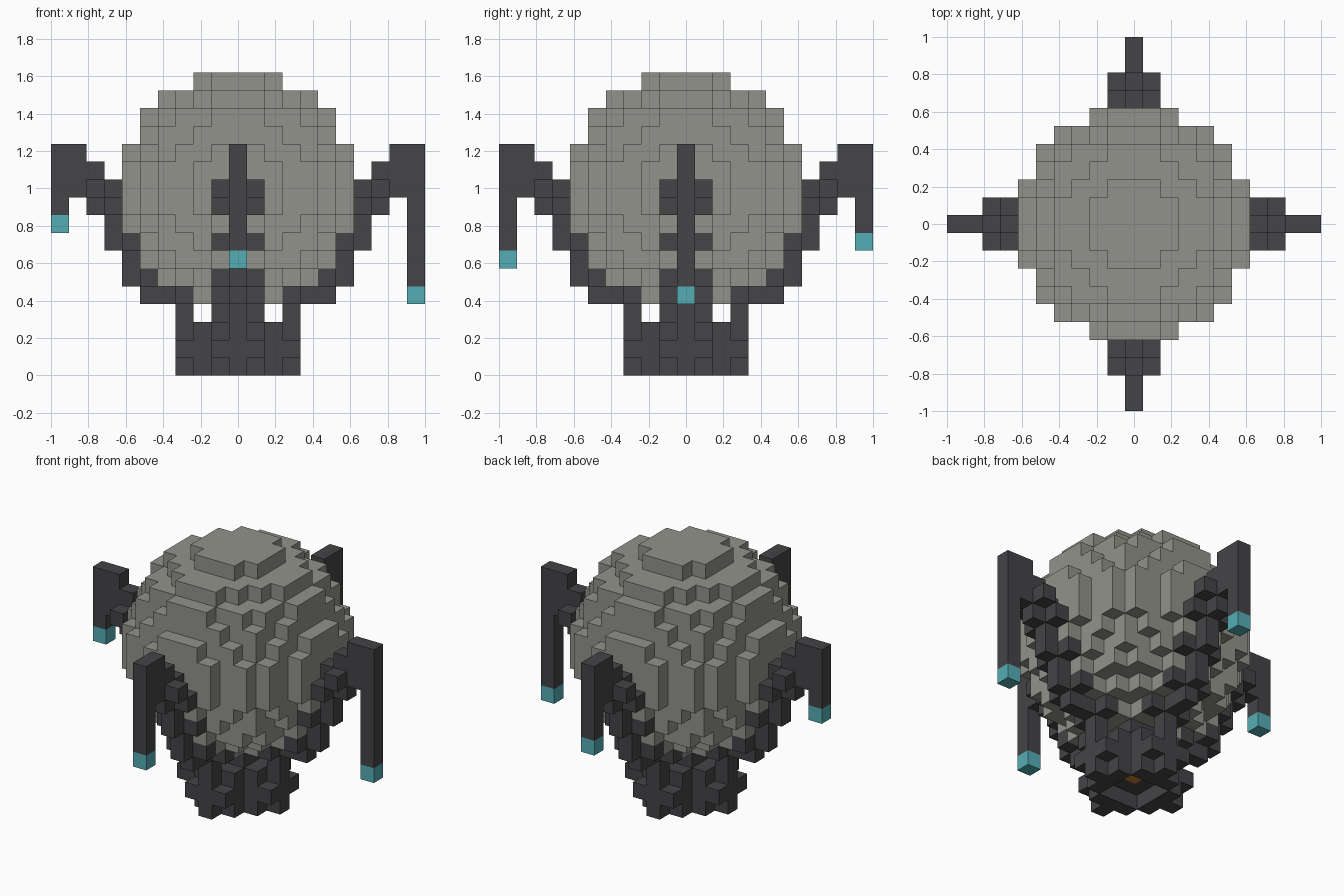
import bpy
import bmesh
from mathutils import Vector

if "Cube" in bpy.data.objects:
    bpy.data.objects.remove(bpy.data.objects["Cube"])

S = 2 / 21  # block size


def material(name, rgb):
    m = bpy.data.materials.new(name)
    m.use_nodes = True
    m.diffuse_color = (*rgb, 1)
    bsdf = next(n for n in m.node_tree.nodes if n.type == 'BSDF_PRINCIPLED')
    bsdf.inputs["Base Color"].default_value = (*rgb, 1)
    return m


GREY = material("warm grey", (0.29, 0.29, 0.26))
DARK = material("charcoal", (0.058, 0.058, 0.065))
TEAL = material("teal", (0.09, 0.42, 0.46))
ORANGE = material("orange", (0.55, 0.2, 0.02))

parts = {}     # part name -> (material, set of block cells)
taken = set()  # all cells in use; the first part to claim a cell keeps it


def add_part(name, mat, cells):
    cells = set(cells) - taken
    taken.update(cells)
    parts[name] = (mat, cells)


def box(xs, ys, zs):
    return {(x, y, z) for x in xs for y in ys for z in zs}


def turn(cells, n):
    """Quarter turns about the vertical axis."""
    for _ in range(n):
        cells = {(-y, x, z) for x, y, z in cells}
    return cells


def plus(x, z):
    """Seven-block cross centred on the arm's plane."""
    return {(x, 0, z), (x + 1, 0, z), (x - 1, 0, z), (x, 1, z),
            (x, -1, z), (x, 0, z + 1), (x, 0, z - 1)}


def build(name, mat, cells):
    """Skin the cells with only their exposed square faces."""
    bm = bmesh.new()
    for c in sorted(cells):
        for axis in range(3):
            for sign in (-1, 1):
                step = [0, 0, 0]
                step[axis] = sign
                if tuple(a + b for a, b in zip(c, step)) in taken:
                    continue
                n = Vector(step)
                u = Vector((n.y, n.z, n.x))
                v = n.cross(u)
                mid = Vector(c) + Vector((0, 0, 0.5)) + n / 2
                corners = (-u - v, u - v, u + v, v - u)
                bm.faces.new([bm.verts.new((mid + k / 2) * S) for k in corners])
    bmesh.ops.remove_doubles(bm, verts=bm.verts, dist=S / 100)
    mesh = bpy.data.meshes.new(name)
    bm.to_mesh(mesh)
    bm.free()
    mesh.materials.append(mat)
    bpy.context.collection.objects.link(bpy.data.objects.new(name, mesh))


# Round body
span = range(-6, 7)
add_part("body", GREY, {(x, y, z + 10) for x, y, z in box(span, span, span)
                        if x * x + y * y + z * z <= 6.5 ** 2})

# Thruster and the core column around it
add_part("thruster", ORANGE, {(0, 0, 1)})
add_part("core", DARK, box(range(-1, 2), range(-1, 2), range(1, 4)))

# Base lobes, curved arms and hanging claws, one per side
foot = box([2], [-1, 0, 1], range(3)) | box([3], [0], range(4)) | box([3], [-1, 1], [1])
arm = {(9, 0, 11), (9, 0, 12), (10, 0, 12)}
for x, z in ((3, 4), (4, 5), (5, 5), (5, 6), (6, 7), (6, 8), (7, 9), (8, 10)):
    arm |= plus(x, z)

sides = (("left", 4), ("back", 7), ("right", 8), ("front", 6))
for n, (side, tip) in enumerate(sides):
    add_part(side + "_foot", DARK, turn(foot, n))
    add_part(side + "_arm", DARK, turn(arm, n))
    add_part(side + "_claw", DARK, turn(box([10], [0], range(tip + 1, 12)), n))
    add_part(side + "_claw_tip", TEAL, turn({(10, 0, tip)}, n))

for name, (mat, cells) in parts.items():
    build(name, mat, cells)
